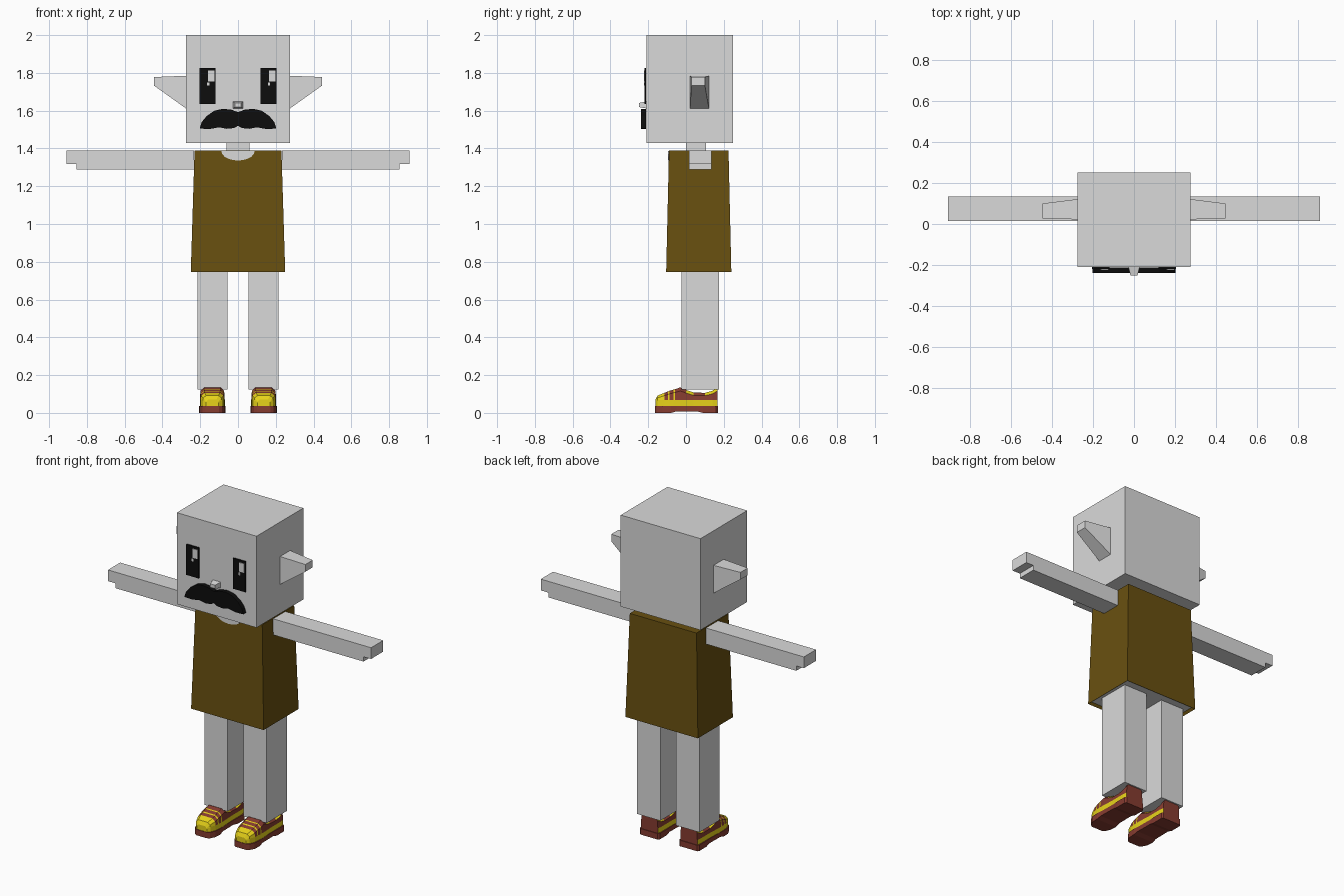
import bpy
import bmesh
import math

cube = bpy.data.objects.get("Cube")
if cube:
    bpy.data.objects.remove(cube, do_unlink=True)


def material(name, rgb):
    m = bpy.data.materials.new(name)
    m.use_nodes = True
    m.diffuse_color = (*rgb, 1)
    bsdf = next(n for n in m.node_tree.nodes if n.type == "BSDF_PRINCIPLED")
    bsdf.inputs["Base Color"].default_value = (*rgb, 1)
    bsdf.inputs["Roughness"].default_value = 0.8
    return m


SKIN = material("pale_grey", (0.7, 0.7, 0.7))
BROWN = material("shirt_brown", (0.14, 0.08, 0.005))
BLACK = material("black", (0.004, 0.004, 0.004))
YELLOW = material("shoe_yellow", (0.8, 0.65, 0.01))
MAROON = material("shoe_maroon", (0.24, 0.045, 0.03))


def loft(name, rings, mats, rule=None, edit=None):
    """Skin a list of equal-length rings, cap both ends, colour faces by rule."""
    bm = bmesh.new()
    rows = [[bm.verts.new(p) for p in ring] for ring in rings]
    n = len(rows[0])
    for a, b in zip(rows, rows[1:]):
        for i in range(n):
            j = (i + 1) % n
            bm.faces.new((a[i], a[j], b[j], b[i]))
    bm.faces.new(rows[0])
    bm.faces.new(rows[-1])
    bmesh.ops.recalc_face_normals(bm, faces=bm.faces)
    if edit:
        edit(bm)
    if rule:
        for f in bm.faces:
            f.material_index = rule(f)
    mesh = bpy.data.meshes.new(name)
    bm.to_mesh(mesh)
    bm.free()
    for m in mats:
        mesh.materials.append(m)
    obj = bpy.data.objects.new(name, mesh)
    bpy.context.collection.objects.link(obj)
    return obj


def rect(x0, x1, y0, y1, z):
    return [(x0, y0, z), (x1, y0, z), (x1, y1, z), (x0, y1, z)]


def box(name, x, y, z, mat):
    return loft(name, [rect(*x, *y, z[0]), rect(*x, *y, z[1])], [mat])


def slab(name, profile, y0, y1, mat):
    """Extrude an x-z outline from y0 to y1."""
    return loft(name, [[(x, y, z) for x, z in profile] for y in (y0, y1)], [mat])


# Head and neck
box("head", (-0.275, 0.275), (-0.21, 0.25), (1.43, 2.0), SKIN)
box("neck", (-0.06, 0.06), (0.0, 0.105), (1.385, 1.435), SKIN)

# Nose tapering forward
loft("nose", [[(w * a, y, 1.63 + h * b) for a, b in ((-1, -1), (1, -1), (1, 1), (-1, 1))]
              for w, h, y in ((0.027, 0.018, -0.21), (0.017, 0.011, -0.25))], [SKIN])

# Moustache with drooping ends
half = [(0.035, 1.605), (0.08, 1.61), (0.125, 1.6), (0.165, 1.572), (0.192, 1.54),
        (0.203, 1.505), (0.15, 1.503), (0.1, 1.512), (0.06, 1.504), (0.02, 1.508)]
outline = [(0, 1.592)] + half + [(0, 1.52)] + [(-x, z) for x, z in reversed(half)]
slab("moustache", outline, -0.238, -0.211, BLACK)

# Eyes with identical glints on both sides
for side, x in (("right", -0.2035), ("left", 0.1185)):
    box(side + "_eye", (x, x + 0.085), (-0.2195, -0.2105), (1.635, 1.825), BLACK)
    box(side + "_eye_glint", (x + 0.045, x + 0.08), (-0.223, -0.219), (1.755, 1.812), SKIN)
    box(side + "_eye_spark", (x + 0.04, x + 0.052), (-0.223, -0.219), (1.732, 1.75), SKIN)


# Shirt with a recessed grey underside
def hollow_hem(bm):
    base = min(bm.faces, key=lambda f: f.calc_center_median().z)
    bmesh.ops.inset_region(bm, faces=[base], thickness=0.014, depth=-0.015)


loft("shirt", [rect(-0.25, 0.25, -0.105, 0.24, 0.745), rect(-0.23, 0.23, -0.09, 0.225, 1.39)],
     [BROWN, SKIN],
     rule=lambda f: int(f.normal.z < -0.9 and f.calc_center_median().z > 0.75),
     edit=hollow_hem)

# Scooped neckline
scoop = [(0.088 * math.cos(a), 1.386 - 0.05 * math.sin(a))
         for a in (math.pi * i / 10 for i in range(11))]
slab("neckline", scoop, -0.0945, -0.088, SKIN)

# Shoe stations along y: y, half width, top height, colour of the top (0 yellow, 1 maroon)
UPPER = [(-0.162, 0.034, 0.07, 0), (-0.15, 0.05, 0.092, 0), (-0.115, 0.062, 0.106, 1),
         (-0.095, 0.064, 0.114, 0), (-0.087, 0.065, 0.117, 1), (-0.065, 0.066, 0.124, 0),
         (-0.057, 0.066, 0.126, 1), (-0.03, 0.066, 0.135, 1), (0.0, 0.064, 0.122, 1),
         (0.04, 0.062, 0.108, 1), (0.1, 0.062, 0.106, 1), (0.14, 0.062, 0.117, 1),
         (0.166, 0.058, 0.135, 1)]
# Sole stations: y, half width, underside height
SOLE = [(-0.165, 0.035, 0), (-0.155, 0.052, 0), (-0.125, 0.067, 0), (-0.08, 0.07, 0),
        (-0.05, 0.067, 0.008), (0.06, 0.065, 0.008), (0.09, 0.068, 0), (0.16, 0.068, 0),
        (0.17, 0.06, 0)]


def upper_ring(cx, y, w, top):
    side = [(w, 0.035), (w, min(0.068, top * 0.8)), (0.95 * w, top * 0.86), (0.65 * w, top)]
    pts = side + [(-x, z) for x, z in reversed(side)]
    return [(cx + x, y, z) for x, z in pts]


def shoe_colour(f):
    c = f.calc_center_median()
    if abs(f.normal.y) > 0.95 and c.y > 0.1:
        return 1
    if c.z < 0.07 or c.y < -0.115:
        return 0
    if c.y > 0 and abs(f.normal.x) > 0.2 and c.z > 0.1:
        return 0
    station = [s for s in UPPER if s[0] < c.y]
    return station[-1][3] if station else 0


# Limbs, ears and shoes on both sides
for side, s in (("left", 1), ("right", -1)):
    loft(side + "_ear", [[(s * x, y, z) for y, z in sec] for x, sec in (
        (0.27, ((0.022, 1.608), (0.122, 1.608), (0.122, 1.785), (0.022, 1.785))),
        (0.445, ((0.028, 1.733), (0.1, 1.733), (0.1, 1.778), (0.028, 1.778))))], [SKIN])

    arm = [(0.232, 1.288), (0.855, 1.288), (0.855, 1.318), (0.907, 1.318),
           (0.907, 1.388), (0.232, 1.388)]
    slab(side + "_arm", [(s * x, z) for x, z in arm], 0.015, 0.135, SKIN)

    box(side + "_leg", sorted((s * 0.055, s * 0.215)), (-0.025, 0.175), (0.125, 0.77), SKIN)

    cx = s * 0.136
    loft(side + "_shoe_sole", [[(cx - w, y, b), (cx + w, y, b), (cx + w, y, 0.037), (cx - w, y, 0.037)]
                               for y, w, b in SOLE], [MAROON])
    loft(side + "_shoe_upper", [upper_ring(cx, y, w, t) for y, w, t, _ in UPPER],
         [YELLOW, MAROON], rule=shoe_colour)
